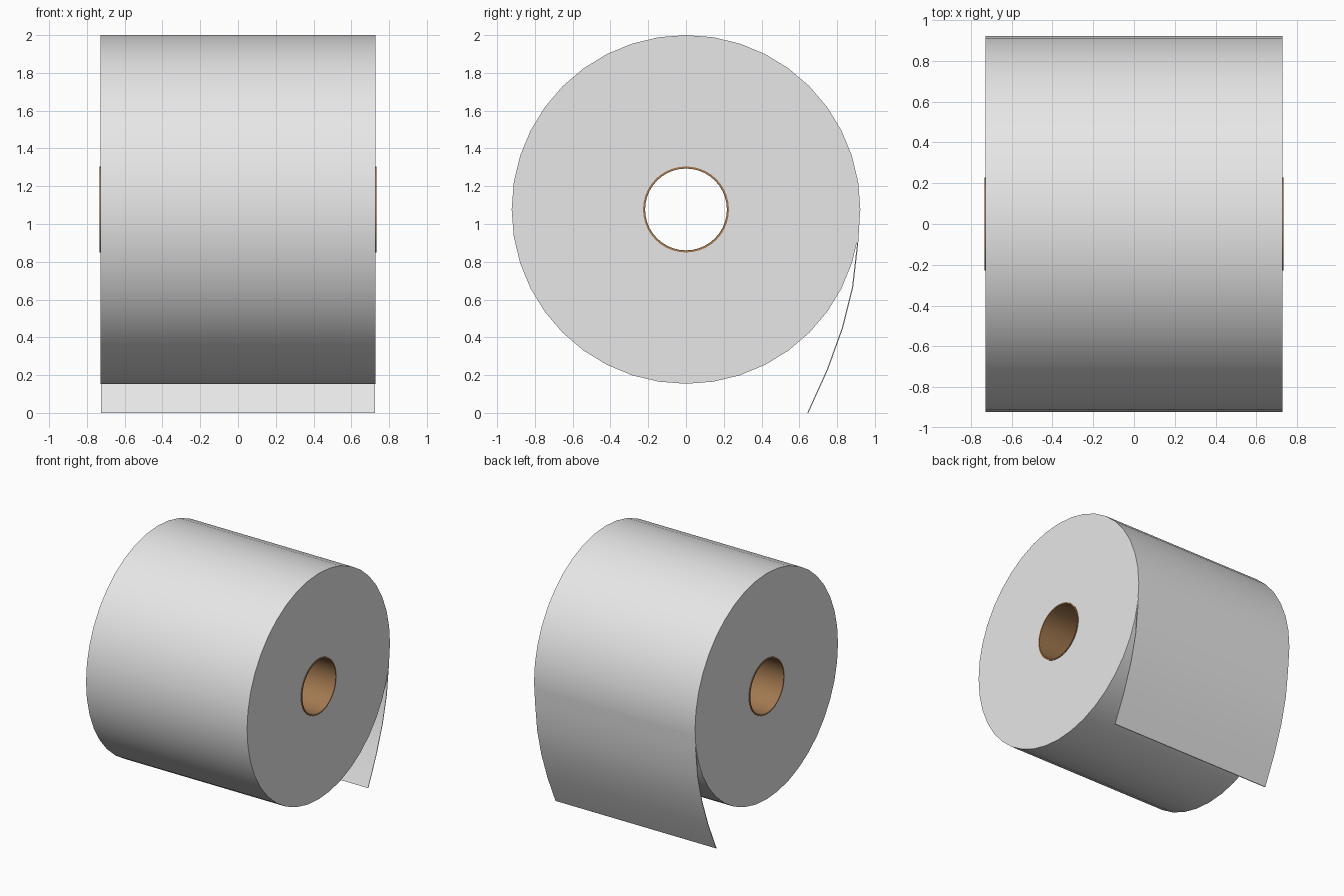
import bpy, bmesh, math

if "Cube" in bpy.data.objects:
    bpy.data.objects.remove(bpy.data.objects["Cube"])

CZ = 1.077      # height of the roll axis
R = 0.923       # roll radius


def material(name, rgb):
    m = bpy.data.materials.new(name)
    m.diffuse_color = (*rgb, 1)
    m.use_nodes = True
    m.node_tree.nodes["Principled BSDF"].inputs["Base Color"].default_value = m.diffuse_color
    return m


def finish(name, bm, mat, angle=35):
    bmesh.ops.recalc_face_normals(bm, faces=bm.faces)
    me = bpy.data.meshes.new(name)
    bm.to_mesh(me)
    bm.free()
    ob = bpy.data.objects.new(name, me)
    bpy.context.collection.objects.link(ob)
    me.materials.append(mat)
    bpy.ops.object.select_all(action='DESELECT')
    ob.select_set(True)
    bpy.context.view_layer.objects.active = ob
    bpy.ops.object.shade_smooth_by_angle(angle=math.radians(angle))
    return ob


def tube(name, r_out, r_in, half, sides, mat):
    """Hollow cylinder along x, turned from a rectangular section."""
    bm = bmesh.new()
    section = [(-half, r_out), (half, r_out), (half, r_in), (-half, r_in)]
    rings = []
    for i in range(sides):
        a = math.tau * i / sides
        rings.append([bm.verts.new((x, r * math.sin(a), CZ + r * math.cos(a)))
                      for x, r in section])
    for i in range(sides):
        p, q = rings[i], rings[(i + 1) % sides]
        for j in range(4):
            k = (j + 1) % 4
            bm.faces.new((p[j], p[k], q[k], q[j]))
    return finish(name, bm, mat)


paper = material("white paper", (0.8, 0.8, 0.8))
card = material("brown cardboard", (0.36, 0.19, 0.08))

# Wound paper and the cardboard core that pokes out slightly
tube("paper_roll", R, 0.226, 0.728, 40, paper)
tube("cardboard_core", 0.2275, 0.2165, 0.733, 40, card)

# Loose end hanging at the back, a thin sheet
path = [(0.922, 1.077), (0.911, 0.89), (0.885, 0.665),
        (0.832, 0.452), (0.752, 0.23), (0.648, 0.0)]
T, W = 0.006, 0.726
bm = bmesh.new()
rows = [[bm.verts.new(c) for c in ((-W, y, z), (W, y, z),
                                   (W, y - T, z), (-W, y - T, z))]
        for y, z in path]
for p, q in zip(rows, rows[1:]):
    for j in range(4):
        k = (j + 1) % 4
        bm.faces.new((p[j], p[k], q[k], q[j]))
bm.faces.new(rows[0])
bm.faces.new(rows[-1])
finish("loose_sheet", bm, paper)
